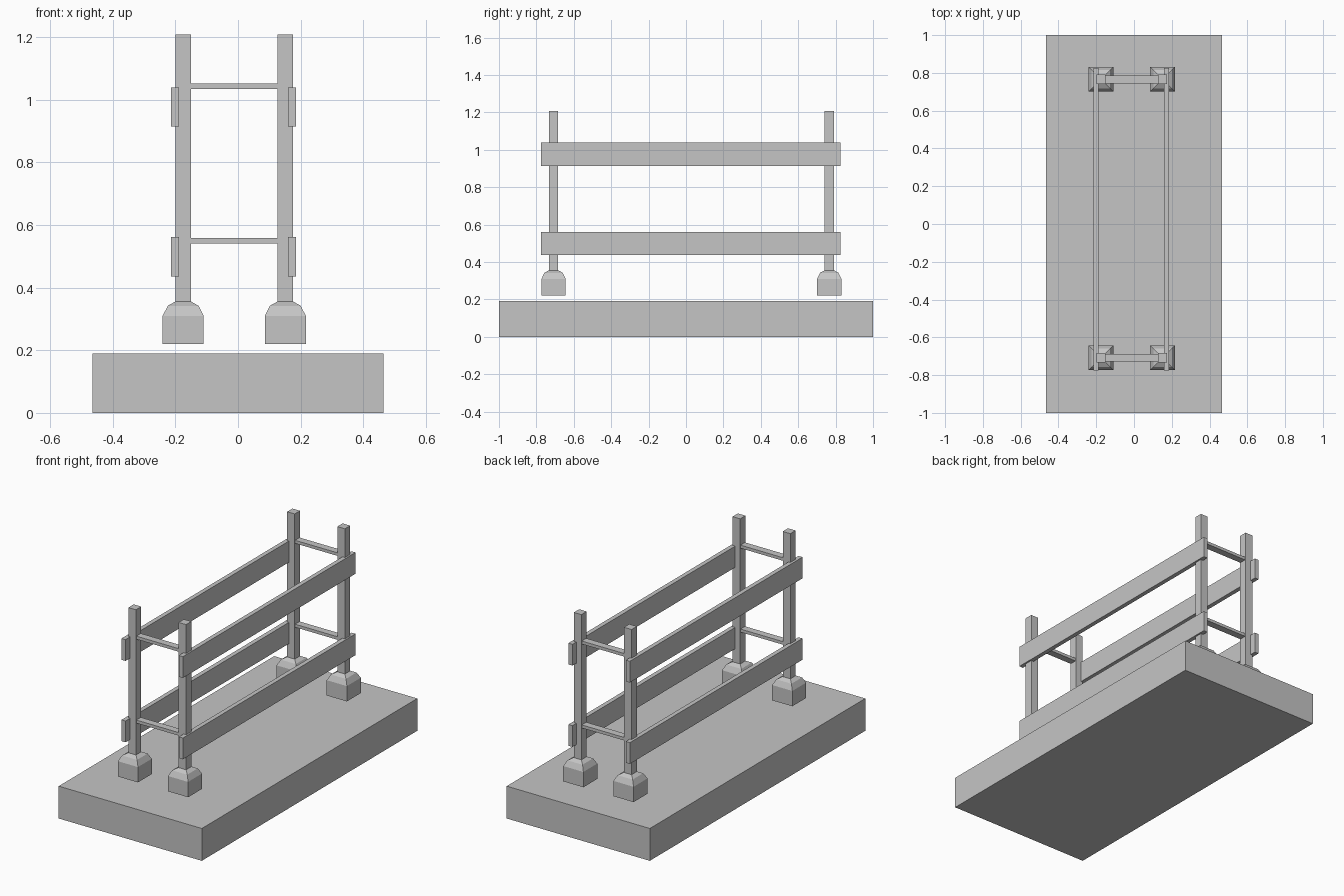
import bpy
import bmesh

cube = bpy.data.objects.get("Cube")
if cube:
    bpy.data.objects.remove(cube, do_unlink=True)

grey = bpy.data.materials.new("plain grey")
grey.use_nodes = True
grey.diffuse_color = (0.56, 0.56, 0.56, 1)
grey.node_tree.nodes["Principled BSDF"].inputs["Base Color"].default_value = grey.diffuse_color


def add_object(name, bm):
    bmesh.ops.recalc_face_normals(bm, faces=bm.faces)
    mesh = bpy.data.meshes.new(name)
    bm.to_mesh(mesh)
    bm.free()
    mesh.materials.append(grey)
    obj = bpy.data.objects.new(name, mesh)
    bpy.context.collection.objects.link(obj)
    return obj


def stack(name, x, y, rings):
    """Closed solid from rectangular rings of (half x, half y, z)."""
    bm = bmesh.new()
    loops = []
    for hx, hy, z in rings:
        corners = [(-hx, -hy), (hx, -hy), (hx, hy), (-hx, hy)]
        loops.append([bm.verts.new((x + cx, y + cy, z)) for cx, cy in corners])
    bm.faces.new(loops[0][::-1])
    bm.faces.new(loops[-1])
    for low, high in zip(loops, loops[1:]):
        for i in range(4):
            j = (i + 1) % 4
            bm.faces.new((low[i], low[j], high[j], high[i]))
    return add_object(name, bm)


def box(name, x0, x1, y0, y1, z0, z1):
    hx, hy = (x1 - x0) / 2, (y1 - y0) / 2
    return stack(name, x0 + hx, y0 + hy, [(hx, hy, z0), (hx, hy, z1)])


# Ground slab
box("base_slab", -0.465, 0.465, -1, 1, 0, 0.19)

LEFT_X, RIGHT_X = 0.151, -0.175
ENDS = {"front": -0.708, "back": 0.766}
POST = 0.0245

# Posts standing in tapered feet
for end, y in ENDS.items():
    for side, x in (("left", LEFT_X), ("right", RIGHT_X)):
        stack(f"{end}_{side}_foot", x, y, [
            (0.0655, 0.0645, 0.22), (0.0655, 0.0645, 0.31),
            (0.049, 0.049, 0.342), (0.026, 0.026, 0.355)])
        box(f"{end}_{side}_post", x - POST, x + POST, y - POST, y + POST, 0.34, 1.208)

# Rungs joining the posts, and long planks along the outer sides
for level, rung_z, plank_z in (("lower", 0.541, 0.436), ("upper", 1.034, 0.914)):
    for end, y in ENDS.items():
        box(f"{end}_{level}_rung", RIGHT_X + POST, LEFT_X - POST,
            y - 0.021, y + 0.021, rung_z, rung_z + 0.018)
    for side, x in (("left", 0.172), ("right", -0.201)):
        box(f"{side}_{level}_plank", x - 0.013, x + 0.013,
            -0.776, 0.827, plank_z, plank_z + 0.125)
